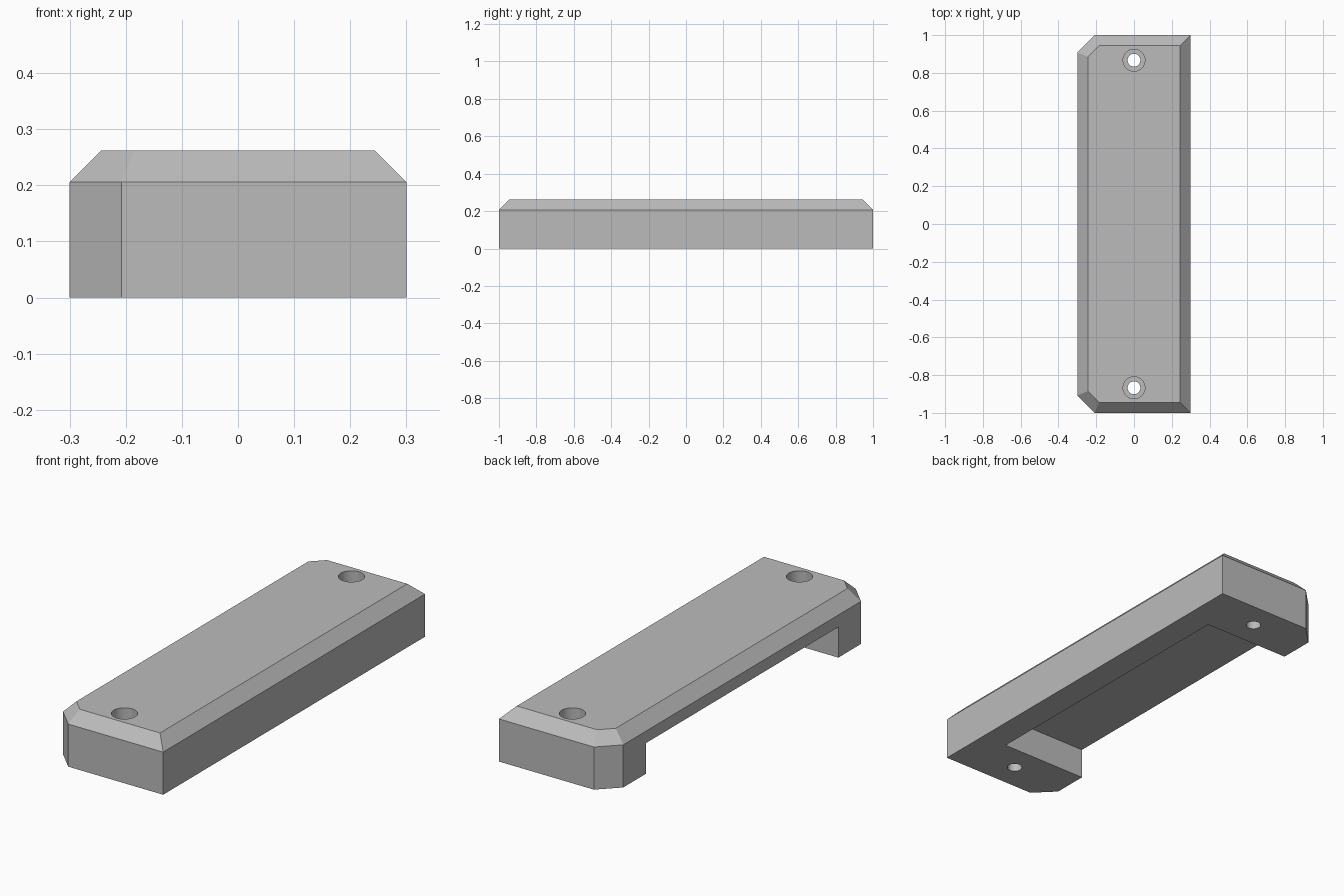
import bpy
import bmesh
from math import radians, tan

cube = bpy.data.objects.get("Cube")
if cube:
    bpy.data.objects.remove(cube, do_unlink=True)

HALF_X, HALF_Y, HEIGHT = 0.3, 1.0, 0.262
BEVEL, CORNER = 0.056, 0.092
NOTCH_X, NOTCH_Y, NOTCH_Z = 0.165, 0.735, 0.148
HOLE_Y, BORE_R, HEAD_R, HEAD_Z = 0.867, 0.034, 0.058, 0.13

grey = bpy.data.materials.new("plain grey")
grey.use_nodes = True
colour = (0.5, 0.5, 0.5, 1)
grey.diffuse_color = colour
grey.node_tree.nodes["Principled BSDF"].inputs["Base Color"].default_value = colour


def outline(inset):
    """Rectangle with two clipped corners on the right, inset evenly."""
    x, y = HALF_X - inset, HALF_Y - inset
    c = CORNER - inset * (1 - tan(radians(22.5)))
    return [(x, -y), (x, y), (c - x, y), (-x, y - c), (-x, c - y), (c - x, -y)]


def loft(name, sections):
    """Solid through stacked (outline, z) sections."""
    bm = bmesh.new()
    rings = [[bm.verts.new((x, y, z)) for x, y in pts] for pts, z in sections]
    for low, high in zip(rings, rings[1:]):
        for i in range(len(low)):
            j = (i + 1) % len(low)
            bm.faces.new((low[i], low[j], high[j], high[i]))
    bm.faces.new(rings[0][::-1])
    bm.faces.new(rings[-1])
    mesh = bpy.data.meshes.new(name)
    bm.to_mesh(mesh)
    bm.free()
    obj = bpy.data.objects.new(name, mesh)
    mesh.materials.append(grey)
    bpy.context.collection.objects.link(obj)
    return obj


def drill(name, radius, y, low, high):
    bpy.ops.mesh.primitive_cylinder_add(vertices=48, radius=radius, depth=high - low,
                                        location=(0, y, (low + high) / 2))
    obj = bpy.context.object
    obj.name = name
    obj.data.materials.append(grey)
    return obj


def cut(body, cutter):
    cutter.hide_render = True
    mod = body.modifiers.new("cut", 'BOOLEAN')
    mod.operation = 'DIFFERENCE'
    mod.solver = 'EXACT'
    mod.object = cutter
    bpy.context.view_layer.objects.active = body
    bpy.ops.object.modifier_apply(modifier=mod.name)
    bpy.data.objects.remove(cutter, do_unlink=True)


# Handle block with clipped corners and bevelled top
handle = loft("bridge_handle", [(outline(0), 0), (outline(0), HEIGHT - BEVEL),
                                (outline(BEVEL), HEIGHT)])

# Finger recess, open underneath and on the right side
recess = [(-0.5, -NOTCH_Y), (NOTCH_X, -NOTCH_Y), (NOTCH_X, NOTCH_Y), (-0.5, NOTCH_Y)]
cut(handle, loft("recess_cutter", [(recess, -0.1), (recess, NOTCH_Z)]))

# Counterbored screw hole in each foot
for y in (-HOLE_Y, HOLE_Y):
    cut(handle, drill("bore_cutter", BORE_R, y, -0.1, 0.4))
    cut(handle, drill("screw_head_cutter", HEAD_R, y, HEAD_Z, 0.4))

bpy.ops.object.select_all(action='DESELECT')
handle.select_set(True)
bpy.context.view_layer.objects.active = handle
bpy.ops.object.shade_smooth_by_angle(angle=radians(20))
